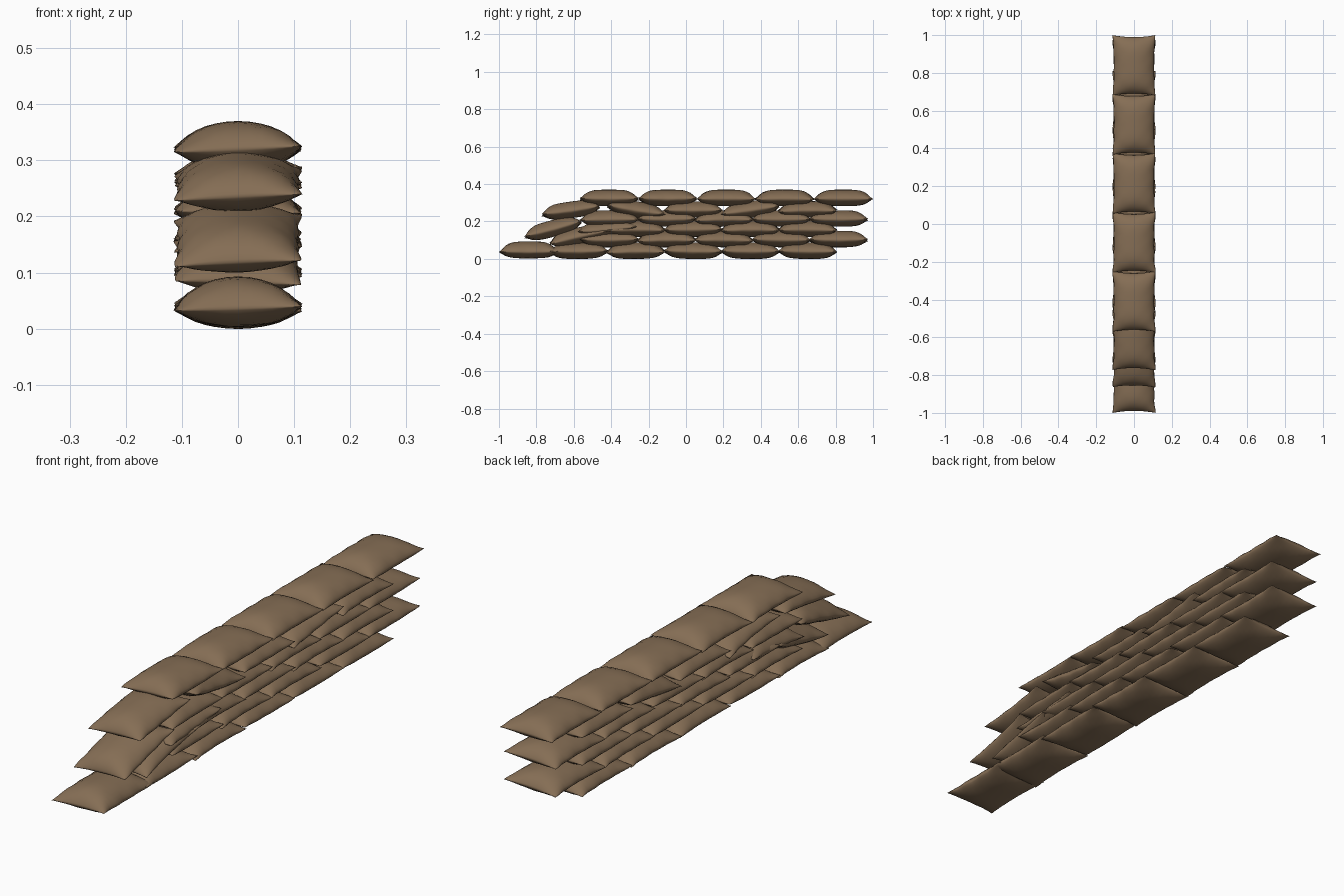
import bpy, bmesh, math, random
from mathutils import Matrix

random.seed(4)
cube = bpy.data.objects.get("Cube")
if cube:
    bpy.data.objects.remove(cube, do_unlink=True)

burlap = bpy.data.materials.new("brown_burlap")
burlap.use_nodes = True
colour = (0.235, 0.155, 0.09, 1)
burlap.diffuse_color = colour
shader = burlap.node_tree.nodes["Principled BSDF"]
shader.inputs["Base Color"].default_value = colour
shader.inputs["Roughness"].default_value = 0.9

HALF_WIDTH, HALF_LENGTH = 0.113, 0.16


def sandbag(name, y, z, tilt=0, top=0.05, bottom=0.038):
    """Pillow with a pinched seam, pointed corners and soft wrinkles."""
    bm = bmesh.new()
    phase = random.uniform(0, 6)
    for height in (top, -bottom):
        made = bmesh.ops.create_grid(bm, x_segments=16, y_segments=20, size=1)
        for v in made["verts"]:
            # crowd the rows towards the seam, where the cloth curves most
            u = math.sin(v.co.x * math.pi / 2)
            w = math.sin(v.co.y * math.pi / 2)
            swell = max(0, 1 - u * u) ** 0.62 * max(0, 1 - w ** 4) ** 0.75
            edge = max(abs(u), abs(w))
            crease = 0.0025 * math.sin(u * 9 + phase) * math.sin(w * 11 + phase) * edge ** 3
            v.co.x = u * (HALF_WIDTH - 0.007 * (1 - w * w) + crease * abs(u))
            v.co.y = w * (HALF_LENGTH - 0.011 * (1 - u * u))
            droop = 0.006 * u * math.sin(phase) * w * w
            v.co.z = height * swell + crease * (1 - edge) * 4 + droop
    bmesh.ops.remove_doubles(bm, verts=bm.verts, dist=0.0001)
    bmesh.ops.recalc_face_normals(bm, faces=bm.faces)
    bm.transform(Matrix.Translation((0, y, z)) @ Matrix.Rotation(math.radians(tilt), 4, "X"))
    mesh = bpy.data.meshes.new(name)
    bm.to_mesh(mesh)
    bm.free()
    mesh.materials.append(burlap)
    mesh.shade_smooth()
    bag = bpy.data.objects.new(name, mesh)
    bpy.context.scene.collection.objects.link(bag)


def course(name, last_y, z, count, pitch=0.306, tilts={}):
    """Row of bags laid end to end, counted from the back."""
    for i in range(count):
        sandbag(f"{name}_bag_{i + 1}", last_y - i * pitch, z, tilts.get(i, random.uniform(-1, 1)))


# Courses, alternately offset by half a bag
course("bottom_course", 0.65, 0.038, 5)
course("second_course", 0.815, 0.1, 5)
course("third_course", 0.65, 0.155, 4)
course("fourth_course", 0.815, 0.21, 5)
course("fifth_course", 0.65, 0.258, 4, tilts={1: 8, 3: -9})
course("top_course", 0.84, 0.32, 5, 0.3125, tilts={i: 0 for i in range(5)})

# Stepped front end with slumped bags
sandbag("front_bottom_bag", -0.84, 0.036, 0, 0.057, 0.033)
sandbag("front_second_bag", -0.71, 0.157, 15)
sandbag("front_inner_bag", -0.575, 0.117, 13)
sandbag("front_fourth_bag", -0.615, 0.256, 8)
sandbag("front_wedge_bag", -0.42, 0.155, 5)
